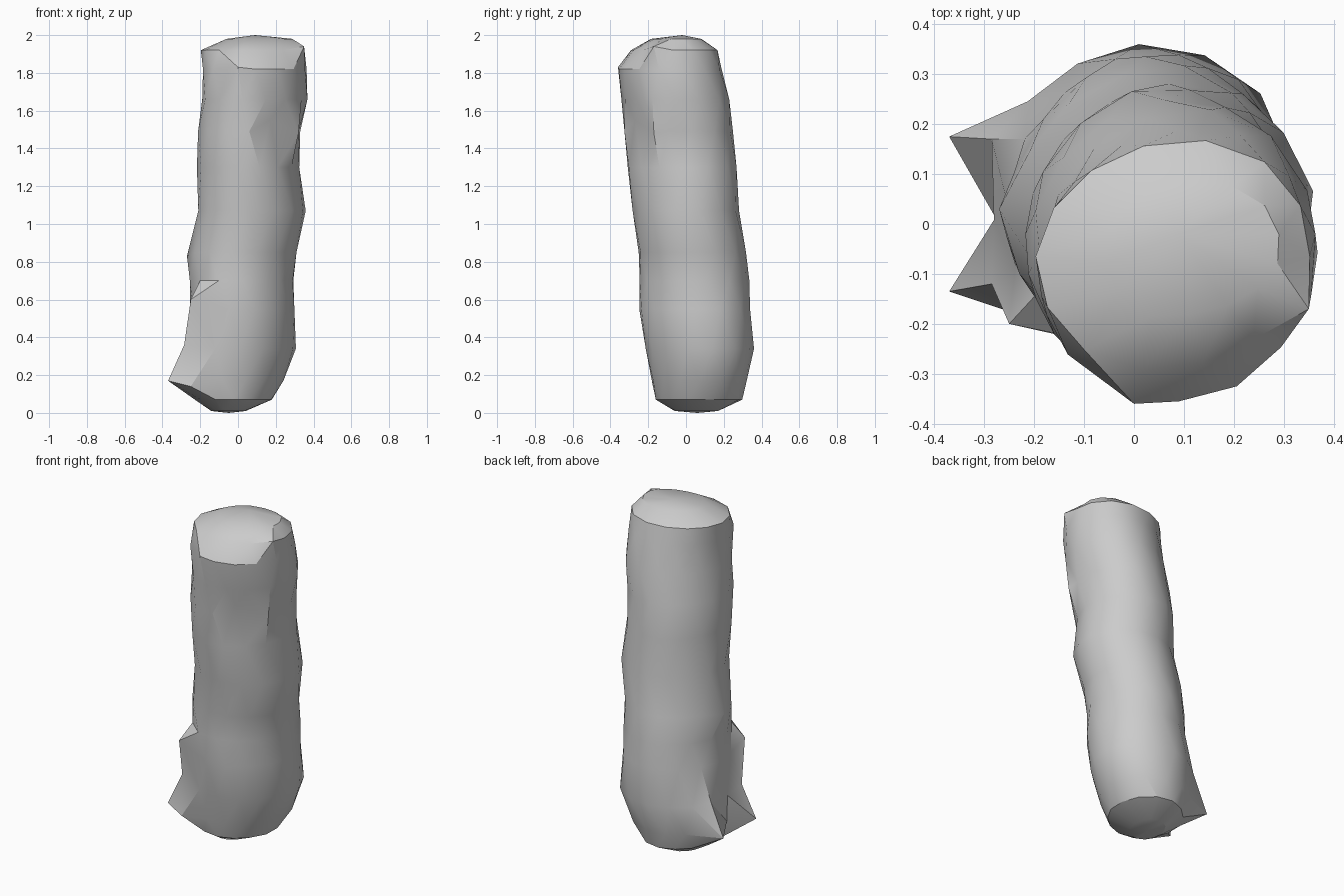
import bpy
import bmesh
import math
import random
from mathutils import Vector

random.seed(7)
SIDES = 14
ROUGHNESS = 0.022
SKEW = 0.05

default = bpy.data.objects.get("Cube")
if default:
    bpy.data.objects.remove(default, do_unlink=True)

# Cross-sections of the log: height, left/right extent, front/back extent
SECTIONS = [
    (.01, -.14, .04, -.06, .17),
    (.07, -.23, .18, -.16, .29),
    (.17, -.28, .24, -.18, .32),
    (.34, -.28, .30, -.21, .355),
    (.55, -.25, .30, -.24, .335),
    (.70, -.25, .295, -.245, .325),
    (.85, -.24, .31, -.25, .31),
    (1.07, -.21, .35, -.28, .28),
    (1.30, -.21, .32, -.31, .27),
    (1.49, -.21, .33, -.32, .25),
    (1.66, -.19, .365, -.335, .22),
    (1.82, -.18, .36, -.355, .19),
    (1.92, -.19, .35, -.29, .16),
    (1.98, -.06, .29, -.18, .08),
]

# Individual knobs and dents: the closest vertex moves to each point
FEATURES = [
    (-.37, -.135, .17),   # front root spur
    (-.37, .175, .17),    # back root spur
    (-.27, .0, .18),      # hollow between the spurs
    (-.25, -.175, .14),   # front flank of the spur
    (-.285, -.12, .36),   # rise above the front spur
    (-.285, .17, .36),    # rise above the back spur
    (-.25, -.20, .60),    # front corner knob
    (-.27, .03, .83),     # side knob
    (.17, -.27, 1.55),    # inner end of the slit
    (.32, -.17, 1.48),    # outer end of the slit
    (.0, -.36, 1.83),     # cleft at the top rim
    (.035, -.185, 1.98),  # top of the cleft
    (.35, -.17, 1.94),    # rim corner
]


def make_ring(bm, row, section):
    """One uneven ring; odd rows are turned by half a step."""
    z, left, right, front, back = section
    verts = []
    for k in range(SIDES):
        angle = math.tau * (k + (row % 2) / 2) / SIDES
        swell = 1.015 + SKEW * math.sin(2 * angle)
        swell += random.uniform(-ROUGHNESS, ROUGHNESS)
        x = (left + right) / 2 + swell * (right - left) / 2 * math.cos(angle)
        y = (front + back) / 2 + swell * (back - front) / 2 * math.sin(angle)
        verts.append(bm.verts.new((x, y, z)))
    return verts


def bridge(bm, row, low, high):
    """Join two staggered rings with triangles."""
    for k in range(SIDES):
        n = (k + 1) % SIDES
        if row % 2 == 0:
            bm.faces.new((low[k], low[n], high[k]))
            bm.faces.new((low[n], high[n], high[k]))
        else:
            bm.faces.new((low[k], low[n], high[n]))
            bm.faces.new((low[k], high[n], high[k]))


def cap(bm, ring, centre):
    tip = bm.verts.new(centre)
    for k in range(SIDES):
        bm.faces.new((ring[k], ring[(k + 1) % SIDES], tip))


# Log body
bm = bmesh.new()
rings = [make_ring(bm, i, s) for i, s in enumerate(SECTIONS)]
for i in range(len(rings) - 1):
    bridge(bm, i, rings[i], rings[i + 1])

# Knobs, spurs and slits
free = [v for ring in rings for v in ring]
for point in map(Vector, FEATURES):
    nearest = min(free, key=lambda v: (v.co - point).length)
    nearest.co = point
    free.remove(nearest)

# Rounded ends
cap(bm, rings[0], (-.05, .06, 0))
cap(bm, rings[-1], (.09, -.02, 2))
bmesh.ops.recalc_face_normals(bm, faces=bm.faces[:])

mesh = bpy.data.meshes.new("log")
bm.to_mesh(mesh)
bm.free()
log = bpy.data.objects.new("log", mesh)
bpy.context.collection.objects.link(log)

# Plain grey surface
grey = bpy.data.materials.new("plain grey")
grey.use_nodes = True
colour = (.6, .6, .6, 1)
grey.diffuse_color = colour
grey.node_tree.nodes["Principled BSDF"].inputs["Base Color"].default_value = colour
mesh.materials.append(grey)

# Soft facets, crisp creases
bpy.ops.object.select_all(action="DESELECT")
log.select_set(True)
bpy.context.view_layer.objects.active = log
bpy.ops.object.shade_smooth_by_angle(angle=math.radians(24))
